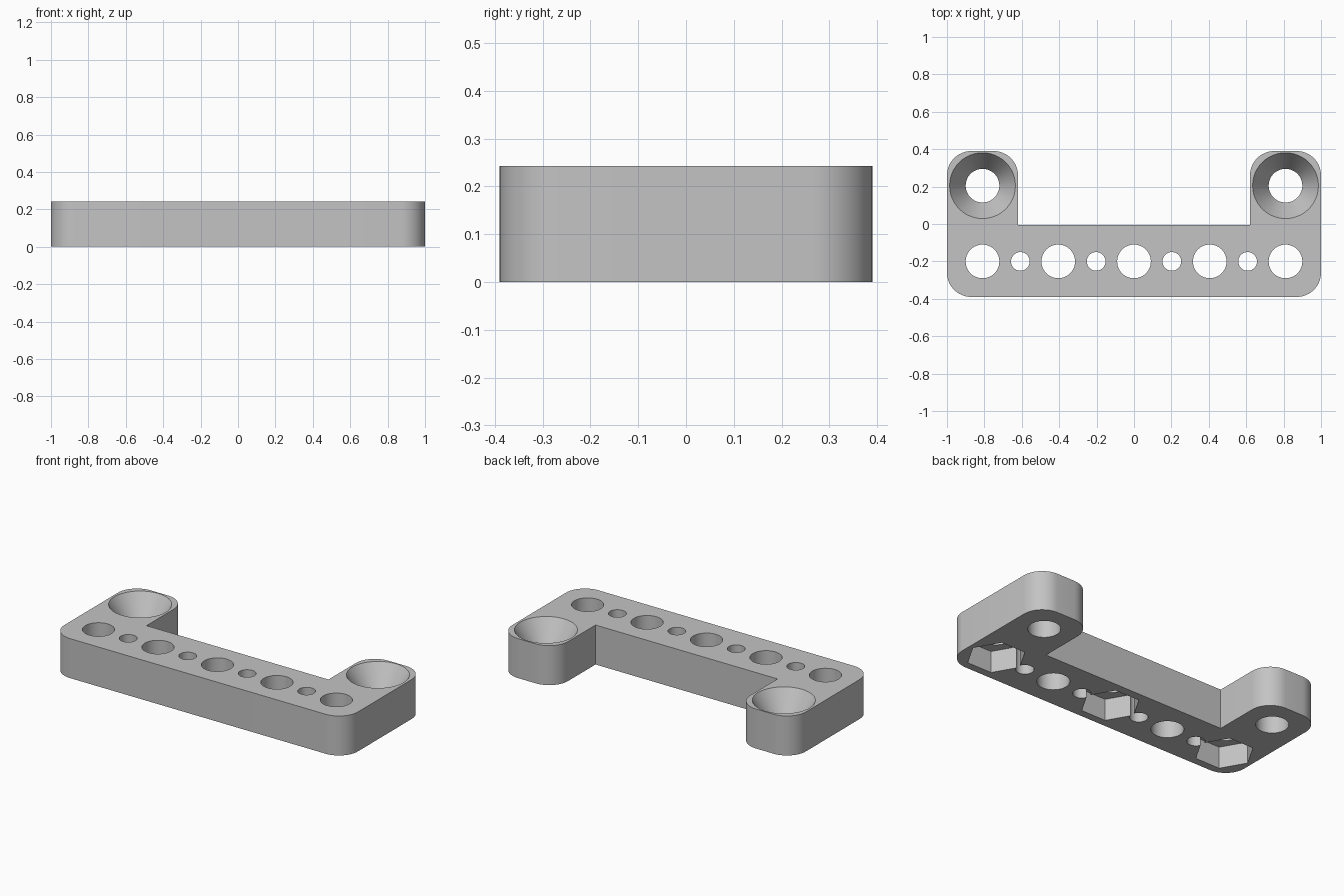
import bpy, bmesh
from math import pi, cos, sin

if "Cube" in bpy.data.objects:
    bpy.data.objects.remove(bpy.data.objects["Cube"], do_unlink=True)

HEIGHT = 0.243
HALF_Y = 0.39
ARM_INNER = 0.62
NOTCH_Y = -0.005
CORNER = 0.13
PITCH = 0.405
HOLE_Y = -0.2
SINK_Y = 0.205
HOLE_R = 0.09
SINK_R = 0.176
SINK_DEPTH = 0.135
PIN_R = 0.05
NUT_R = 0.165
NUT_DEPTH = 0.132

grey = bpy.data.materials.new("plain_grey")
grey.use_nodes = True
colour = (0.55, 0.55, 0.55, 1)
grey.diffuse_color = colour
grey.node_tree.nodes["Principled BSDF"].inputs["Base Color"].default_value = colour


def corner(cx, cy, start, steps=12):
    """Quarter-circle arc, counter-clockwise from the start angle."""
    angles = [start + pi / 2 * i / steps for i in range(steps + 1)]
    return [(cx + CORNER * cos(a), cy + CORNER * sin(a)) for a in angles]


# Bracket outline: right half, then the same half mirrored
half = [(ARM_INNER, NOTCH_Y)]
half += corner(ARM_INNER + CORNER, HALF_Y - CORNER, pi / 2)[::-1]
half += corner(1 - CORNER, HALF_Y - CORNER, 0)[::-1]
half += corner(1 - CORNER, -HALF_Y + CORNER, -pi / 2)[::-1]
outline = half + [(-x, y) for x, y in reversed(half)]

bm = bmesh.new()
face = bm.faces.new([bm.verts.new((x, y, 0)) for x, y in outline])
top = bmesh.ops.extrude_face_region(bm, geom=[face])["geom"]
bmesh.ops.translate(bm, vec=(0, 0, HEIGHT),
                    verts=[v for v in top if isinstance(v, bmesh.types.BMVert)])
bmesh.ops.recalc_face_normals(bm, faces=bm.faces)
mesh = bpy.data.meshes.new("bracket")
bm.to_mesh(mesh)
bm.free()
bracket = bpy.data.objects.new("bracket", mesh)
bpy.context.collection.objects.link(bracket)
mesh.materials.append(grey)
bpy.context.view_layer.objects.active = bracket


def cut(x, y, low, high, r_low, r_high, sides=48):
    """Subtract an upright cylinder or cone from the bracket."""
    bpy.ops.mesh.primitive_cone_add(vertices=sides, radius1=r_low, radius2=r_high,
                                    depth=high - low, location=(x, y, (low + high) / 2))
    cutter = bpy.context.object
    cutter.name = "hole_cutter"
    cutter.hide_render = True
    if sides == 6:  # points of the nut pocket lie along the bar
        cutter.rotation_euler.z = pi / 2
    mod = bracket.modifiers.new("hole", 'BOOLEAN')
    mod.operation = 'DIFFERENCE'
    mod.solver = 'EXACT'
    mod.object = cutter
    bpy.context.view_layer.objects.active = bracket
    bpy.ops.object.modifier_apply(modifier=mod.name)
    bpy.data.objects.remove(cutter, do_unlink=True)


# Bolt holes along the bar, every other one with a hexagonal nut pocket below
for i in range(-2, 3):
    cut(i * PITCH, HOLE_Y, -0.1, HEIGHT + 0.1, HOLE_R, HOLE_R)
    if i % 2 == 0:
        cut(i * PITCH, HOLE_Y, -0.1, NUT_DEPTH, NUT_R, NUT_R, 6)

# Pin holes between the bolt holes
for i in (-1.5, -0.5, 0.5, 1.5):
    cut(i * PITCH, HOLE_Y, -0.1, HEIGHT + 0.1, PIN_R, PIN_R, 32)

# Countersunk screw holes in the arms
lip = 0.01
slope = (SINK_R - HOLE_R) / SINK_DEPTH
for side in (-1, 1):
    x = side * 2 * PITCH
    cut(x, SINK_Y, -0.1, HEIGHT + 0.1, HOLE_R, HOLE_R)
    cut(x, SINK_Y, HEIGHT - SINK_DEPTH, HEIGHT + lip, HOLE_R, SINK_R + lip * slope)

# Smooth walls with crisp rims
bpy.ops.object.select_all(action='DESELECT')
bracket.select_set(True)
bpy.context.view_layer.objects.active = bracket
bpy.ops.object.shade_smooth_by_angle(angle=pi / 6)
